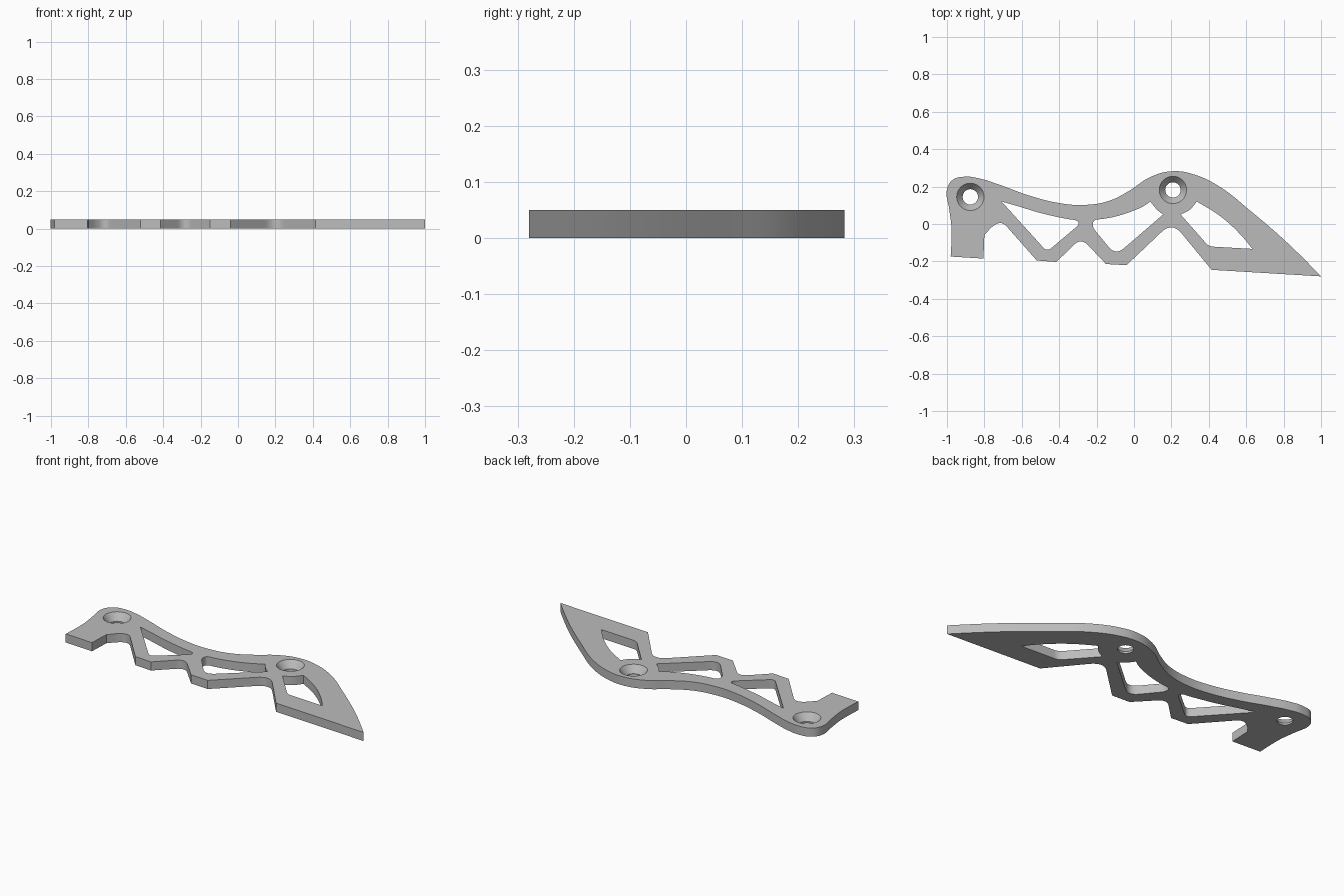
import bpy
import bmesh
import math
from mathutils import Vector

THICKNESS = 0.05

default_cube = bpy.data.objects.get("Cube")
if default_cube:
    bpy.data.objects.remove(default_cube, do_unlink=True)

grey = bpy.data.materials.new("plain_grey")
grey.use_nodes = True
grey.diffuse_color = (0.5, 0.5, 0.5, 1)
grey.node_tree.nodes["Principled BSDF"].inputs["Base Color"].default_value = grey.diffuse_color


def add_loop(curve, points):
    """Closed spline: (x, y) is a smooth point, (x, y, d) a corner rounded over length d."""
    knots = []
    count = len(points)
    for i, point in enumerate(points):
        here = Vector((point[0], point[1], 0))
        if len(point) == 2:
            knots.append((here, None, None))
            continue
        before = Vector((*points[i - 1][:2], 0))
        after = Vector((*points[(i + 1) % count][:2], 0))
        to_before = (before - here).normalized()
        to_after = (after - here).normalized()
        reach = point[2]
        if reach == 0:
            knots.append((here, here + to_before * 0.01, here + to_after * 0.01))
        else:
            start = here + to_before * reach
            end = here + to_after * reach
            knots.append((start, start + to_before * 0.01, start.lerp(here, 2 / 3)))
            knots.append((end, end.lerp(here, 2 / 3), end + to_after * 0.01))
    spline = curve.splines.new('BEZIER')
    spline.bezier_points.add(len(knots) - 1)
    spline.use_cyclic_u = True
    for knot, (co, left, right) in zip(spline.bezier_points, knots):
        knot.co = co
        if left is None:
            knot.handle_left_type = knot.handle_right_type = 'AUTO'
        else:
            knot.handle_left_type = knot.handle_right_type = 'FREE'
            knot.handle_left = left
            knot.handle_right = right


def countersink_cutter(x, y):
    """Turned cutter: straight bore at the bottom, conical seat above."""
    profile = [(0.041, -0.02), (0.041, 0.01), (0.073, THICKNESS), (0.089, 0.07)]
    sides = 48
    bm = bmesh.new()
    rings = []
    for radius, z in profile:
        ring = []
        for k in range(sides):
            angle = math.tau * k / sides
            ring.append(bm.verts.new((x + radius * math.cos(angle), y + radius * math.sin(angle), z)))
        rings.append(ring)
    for low, high in zip(rings, rings[1:]):
        for k in range(sides):
            n = (k + 1) % sides
            bm.faces.new((low[k], low[n], high[n], high[k]))
    bm.faces.new(rings[0][::-1])
    bm.faces.new(rings[-1])
    mesh = bpy.data.meshes.new("countersink_cutter")
    bm.to_mesh(mesh)
    bm.free()
    mesh.materials.append(grey)
    cutter = bpy.data.objects.new("countersink_cutter", mesh)
    cutter.hide_render = True
    bpy.context.collection.objects.link(cutter)
    return cutter


# Outer edge of the plate
outline = [
    (-0.98, -0.174, 0), (-0.805, -0.185, 0), (-0.8, -0.06, 0), (-0.765, -0.02, 0.015),
    (-0.71, 0.02, 0.045), (-0.52, -0.195, 0), (-0.415, -0.203, 0), (-0.283, -0.074, 0.055),
    (-0.15, -0.214, 0), (-0.04, -0.22, 0), (0.204, 0.011, 0.08), (0.415, -0.245, 0),
    (1, -0.28, 0),
    (0.83, -0.11), (0.617, 0.075), (0.457, 0.2), (0.32, 0.265), (0.205, 0.282),
    (0.085, 0.25), (-0.025, 0.178), (-0.13, 0.125), (-0.265, 0.102), (-0.4, 0.112),
    (-0.56, 0.152), (-0.72, 0.21), (-0.825, 0.243), (-0.905, 0.253), (-0.97, 0.235),
    (-1, 0.185), (-0.988, 0.08), (-0.976, -0.02),
]
# Three window openings
left_window = [
    (-0.708, 0.12, 0), (-0.465, -0.148, 0.03), (-0.27, 0.016, 0.06),
    (-0.345, 0.025), (-0.505, 0.06), (-0.61, 0.092),
]
middle_window = [
    (-0.22, 0.022, 0.025), (-0.22, -0.02, 0.02), (-0.098, -0.168, 0.06), (0.155, 0.05, 0),
    (0.12, 0.08), (0.088, 0.12, 0), (0.05, 0.095), (0, 0.072), (-0.08, 0.045), (-0.16, 0.028),
]
right_window = [
    (0.25, 0.05, 0), (0.3, 0.078), (0.335, 0.12, 0), (0.457, 0.045),
    (0.565, -0.052), (0.633, -0.133, 0), (0.4, -0.12, 0.025),
]

# Plate: filled profile given a thickness
curve = bpy.data.curves.new("plate_profile", 'CURVE')
curve.dimensions = '2D'
curve.fill_mode = 'BOTH'
curve.resolution_u = 10
curve.extrude = THICKNESS / 2
for loop in (outline, left_window, middle_window, right_window):
    add_loop(curve, loop)
profile_object = bpy.data.objects.new("plate_profile", curve)
bpy.context.collection.objects.link(profile_object)
bpy.context.view_layer.update()
depsgraph = bpy.context.evaluated_depsgraph_get()
mesh = bpy.data.meshes.new_from_object(profile_object.evaluated_get(depsgraph))
bpy.data.objects.remove(profile_object, do_unlink=True)

bm = bmesh.new()
bm.from_mesh(mesh)
bmesh.ops.remove_doubles(bm, verts=bm.verts, dist=0.0002)
bmesh.ops.translate(bm, verts=bm.verts, vec=(0, 0, THICKNESS / 2))
bmesh.ops.recalc_face_normals(bm, faces=bm.faces)
bm.to_mesh(mesh)
bm.free()
mesh.materials.clear()
mesh.materials.append(grey)
plate = bpy.data.objects.new("bracket_plate", mesh)
bpy.context.collection.objects.link(plate)

# Two countersunk screw holes
bpy.ops.object.select_all(action='DESELECT')
plate.select_set(True)
bpy.context.view_layer.objects.active = plate
for x, y in ((-0.875, 0.145), (0.208, 0.182)):
    cutter = countersink_cutter(x, y)
    cut = plate.modifiers.new("screw_hole", 'BOOLEAN')
    cut.operation = 'DIFFERENCE'
    cut.solver = 'EXACT'
    cut.object = cutter
    bpy.ops.object.modifier_apply(modifier=cut.name)
    bpy.data.objects.remove(cutter, do_unlink=True)

bpy.ops.object.shade_smooth_by_angle(angle=math.radians(25))
